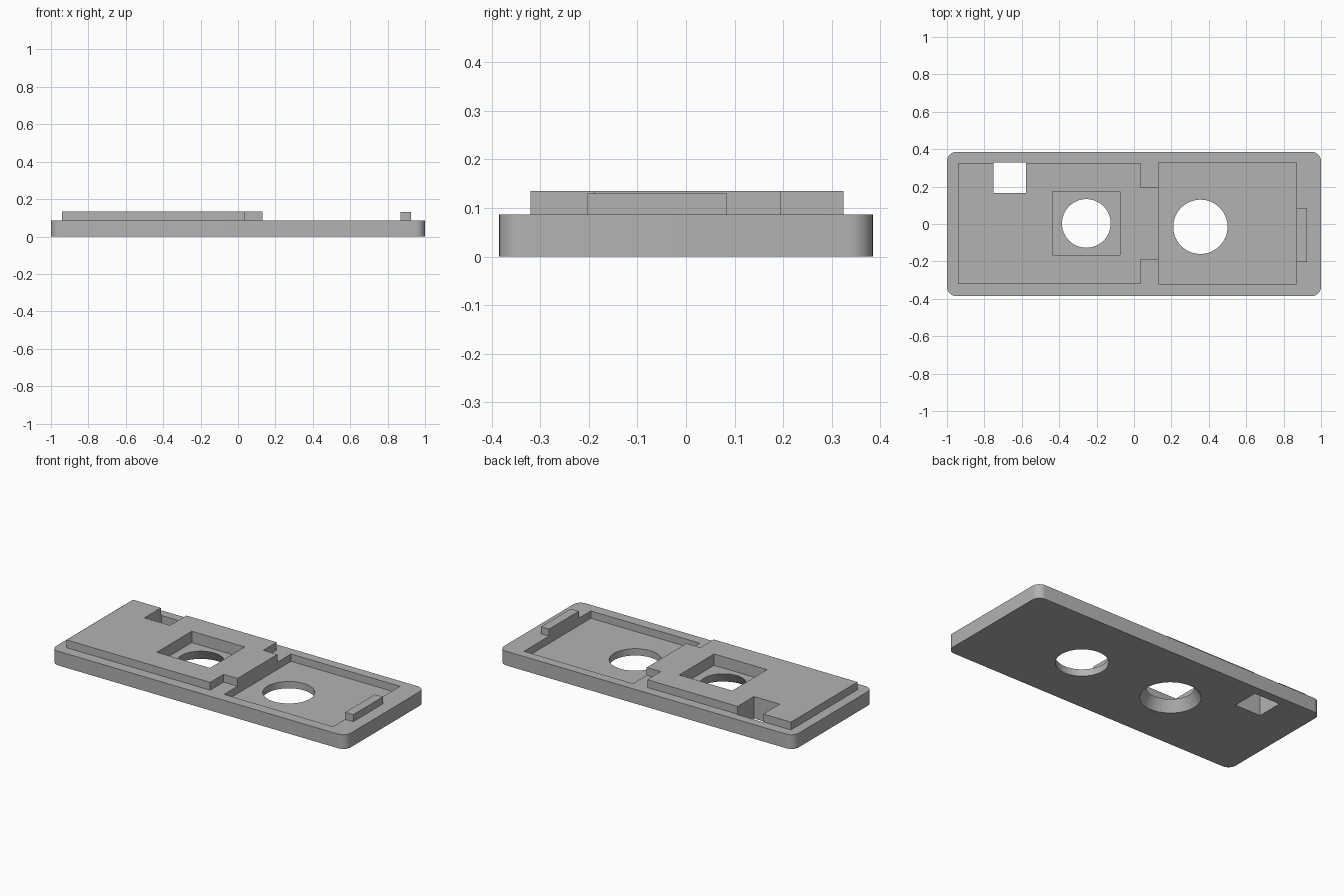
import bpy, bmesh, math

cube = bpy.data.objects.get("Cube")
if cube:
    bpy.data.objects.remove(cube, do_unlink=True)

grey = bpy.data.materials.new("mid grey")
grey.use_nodes = True
colour = (0.45, 0.45, 0.45, 1)
grey.diffuse_color = colour
grey.node_tree.nodes["Principled BSDF"].inputs["Base Color"].default_value = colour

BASE_TOP, DECK_TOP = 0.087, 0.135


def prism(name, points, z0, z1):
    """Extrude a flat outline from z0 to z1."""
    bm = bmesh.new()
    face = bm.faces.new([bm.verts.new((x, y, z0)) for x, y in points])
    top = bmesh.ops.extrude_face_region(bm, geom=[face])["geom"]
    for v in top:
        if isinstance(v, bmesh.types.BMVert):
            v.co.z = z1
    return finish(bm, name)


def finish(bm, name):
    bmesh.ops.recalc_face_normals(bm, faces=bm.faces)
    mesh = bpy.data.meshes.new(name)
    bm.to_mesh(mesh)
    bm.free()
    mesh.materials.append(grey)
    obj = bpy.data.objects.new(name, mesh)
    bpy.context.collection.objects.link(obj)
    return obj


def box(name, x0, x1, y0, y1, z0, z1):
    return prism(name, [(x0, y0), (x1, y0), (x1, y1), (x0, y1)], z0, z1)


def cone(name, x, y, z0, z1, r0, r1):
    bm = bmesh.new()
    bmesh.ops.create_cone(bm, cap_ends=True, segments=64, radius1=r0, radius2=r1, depth=z1 - z0)
    bmesh.ops.translate(bm, verts=bm.verts, vec=(x, y, (z0 + z1) / 2))
    return finish(bm, name)


def rounded_outline(hx, hy, r, steps=8):
    points = []
    for i, (sx, sy) in enumerate([(1, 1), (-1, 1), (-1, -1), (1, -1)]):
        for k in range(steps + 1):
            a = (i + k / steps) * math.pi / 2
            points.append((sx * (hx - r) + r * math.cos(a), sy * (hy - r) + r * math.sin(a)))
    return points


def combine(target, tool, operation):
    tool.hide_render = True
    mod = target.modifiers.new(tool.name, "BOOLEAN")
    mod.operation, mod.solver, mod.object = operation, "EXACT", tool
    bpy.context.view_layer.objects.active = target
    bpy.ops.object.modifier_apply(modifier=mod.name)
    bpy.data.objects.remove(tool, do_unlink=True)


# Base plate with rounded corners
plate = prism("base_plate", rounded_outline(1, 0.385, 0.05), 0, BASE_TOP)

# Raised deck with a narrower tongue, and the small end catch
deck = [(-0.94, -0.32), (0.035, -0.32), (0.035, -0.19), (0.13, -0.19),
        (0.13, 0.195), (0.035, 0.195), (0.035, 0.325), (-0.94, 0.325)]
combine(plate, prism("raised_deck", deck, 0.05, DECK_TOP), "UNION")
combine(plate, box("end_catch", 0.87, 0.925, -0.203, 0.085, 0.06, 0.13), "UNION")

# Recesses, round openings and the square notch
cutters = [
    box("long_recess", 0.13, 0.87, -0.32, 0.328, 0.042, 0.3),
    box("square_recess", -0.435, -0.075, -0.165, 0.173, 0.065, 0.3),
    box("square_notch", -0.752, -0.578, 0.167, 0.33, -0.1, 0.3),
    cone("plain_hole", 0.355, -0.015, -0.1, 0.1, 0.145, 0.145),
    # The flared hole narrows from the underside up to the square recess
    cone("flared_hole", -0.255, 0.003, -0.065, 0.13, 0.204, 0.093),
]
for cutter in cutters:
    combine(plate, cutter, "DIFFERENCE")

# Smooth the round walls while keeping the edges crisp
bpy.ops.object.select_all(action="DESELECT")
plate.select_set(True)
bpy.context.view_layer.objects.active = plate
bpy.ops.object.shade_smooth_by_angle(angle=math.radians(30))
